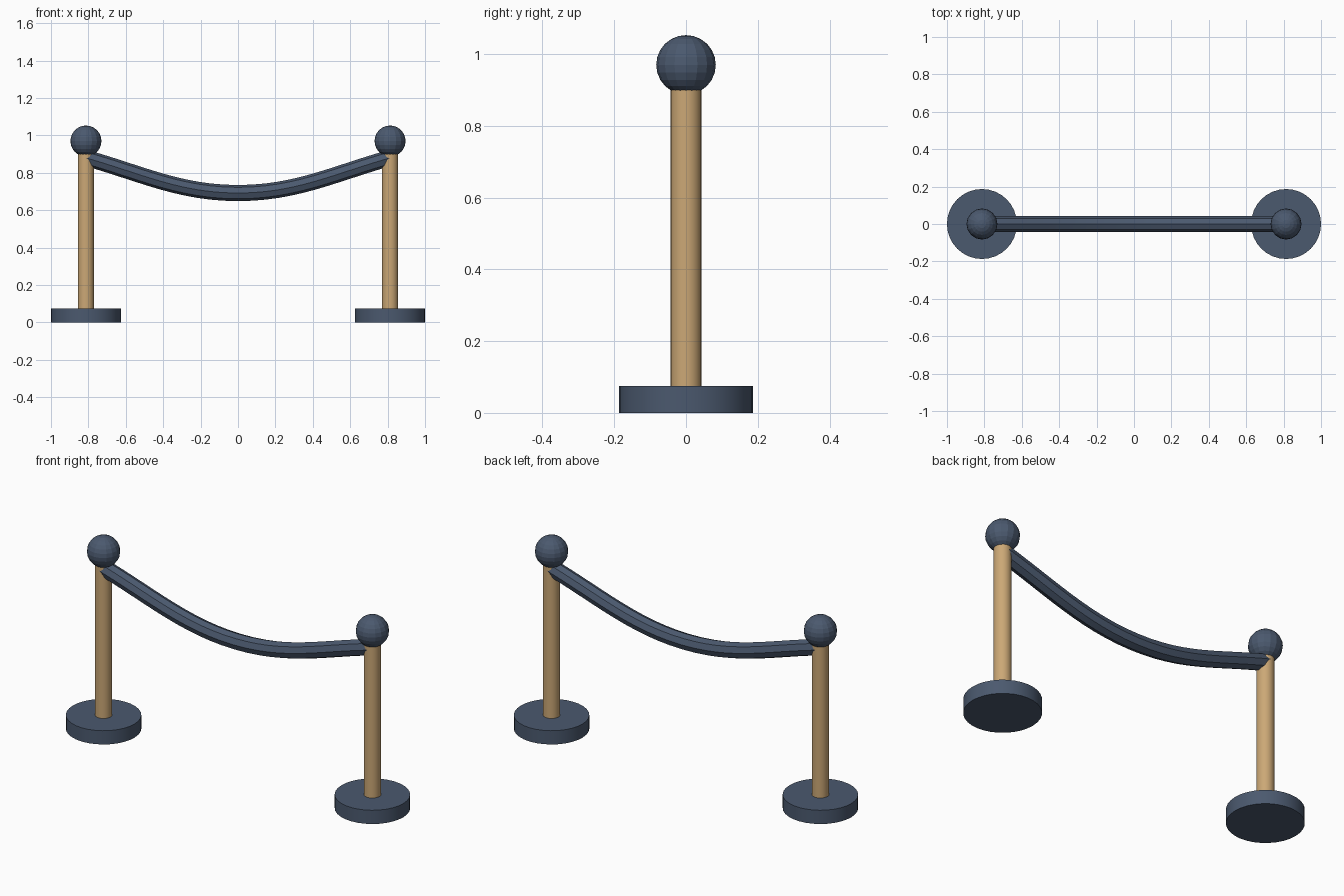
import bpy
import math

cube = bpy.data.objects.get("Cube")
if cube:
    bpy.data.objects.remove(cube, do_unlink=True)


def material(name, rgb):
    mat = bpy.data.materials.new(name)
    mat.use_nodes = True
    mat.diffuse_color = (*rgb, 1)
    mat.node_tree.nodes["Principled BSDF"].inputs["Base Color"].default_value = (*rgb, 1)
    return mat


slate = material("slate blue", (0.070, 0.100, 0.157))
tan = material("warm tan", (0.60, 0.39, 0.18))

POST_X = 0.813


def finish(name, mat, smooth=True):
    obj = bpy.context.object
    obj.name = name
    obj.data.materials.clear()
    obj.data.materials.append(mat)
    if smooth:
        bpy.ops.object.shade_smooth_by_angle(angle=math.radians(30))
    return obj


def cylinder(name, mat, x, radius, z0, z1, sides):
    bpy.ops.mesh.primitive_cylinder_add(
        vertices=sides, radius=radius, depth=z1 - z0, location=(x, 0, (z0 + z1) / 2))
    return finish(name, mat)


# Two stanchions: disc base, post and ball finial
for side, sign in (("left", 1), ("right", -1)):
    x = sign * POST_X
    cylinder(side + "_base", slate, x, 0.187, 0, 0.075, 32)
    cylinder(side + "_post", tan, x, 0.043, 0.07, 0.90, 24)
    bpy.ops.mesh.primitive_uv_sphere_add(
        segments=16, ring_count=12, radius=0.083, location=(x, 0, 0.97))
    finish(side + "_finial", slate, smooth=False)

# Sagging eight-sided rope swept along a curve
curve = bpy.data.curves.new("rope", "CURVE")
curve.dimensions = "3D"
curve.resolution_u = 12
curve.bevel_depth = 0.043
curve.bevel_resolution = 2
curve.use_fill_caps = True
spline = curve.splines.new("BEZIER")
spline.bezier_points.add(2)
path = [(-POST_X, 0.88, 0.30, -0.085), (0, 0.692, 0.31, 0), (POST_X, 0.88, 0.30, 0.085)]
for point, (x, z, hx, hz) in zip(spline.bezier_points, path):
    point.handle_left_type = point.handle_right_type = "FREE"
    point.co = (x, 0, z)
    point.handle_left = (x - hx, 0, z - hz)
    point.handle_right = (x + hx, 0, z + hz)
rope = bpy.data.objects.new("rope", curve)
bpy.context.collection.objects.link(rope)
bpy.ops.object.select_all(action="DESELECT")
rope.select_set(True)
bpy.context.view_layer.objects.active = rope
bpy.ops.object.convert(target="MESH")
finish("rope", slate)
